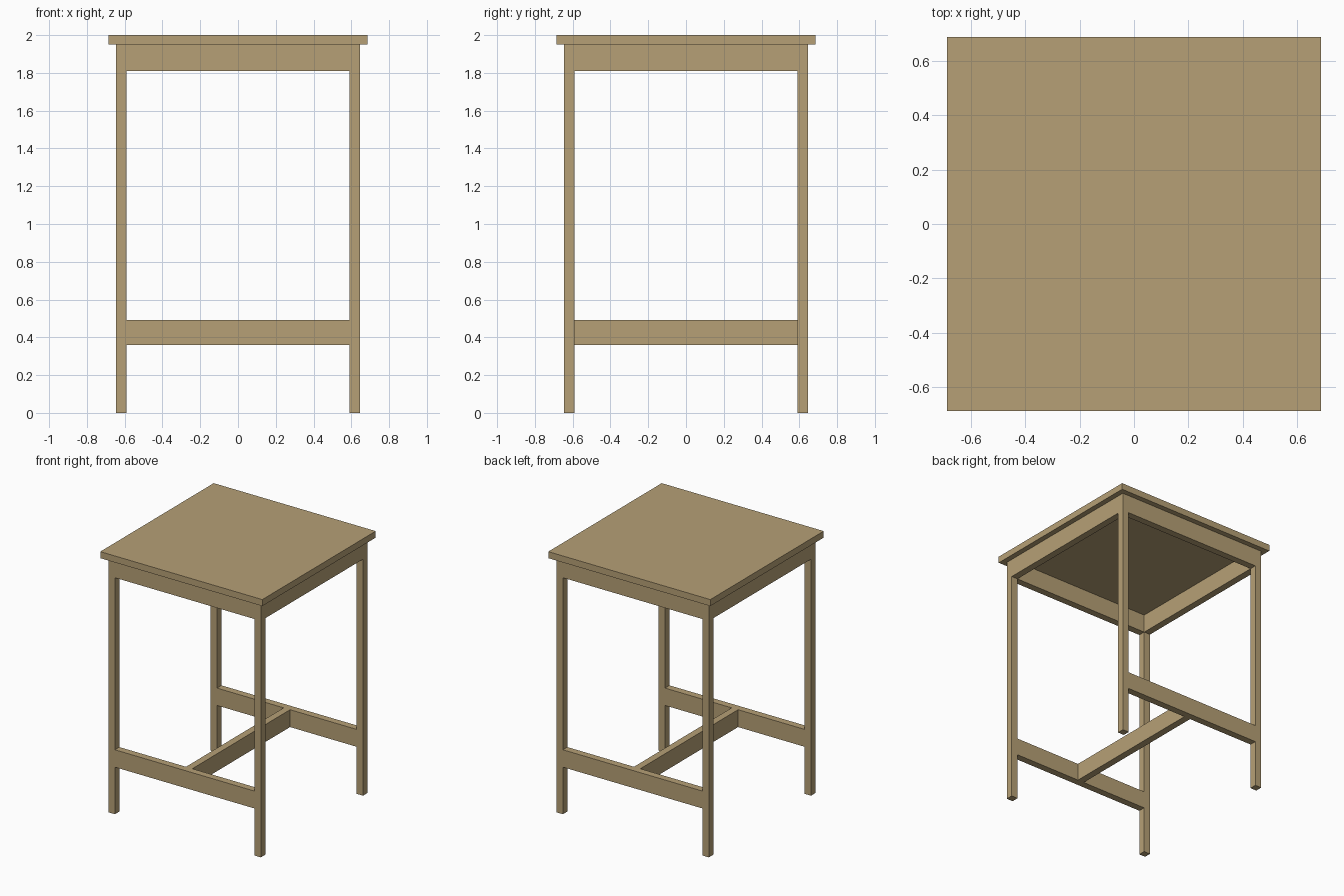
import bpy

if "Cube" in bpy.data.objects:
    bpy.data.objects.remove(bpy.data.objects["Cube"])

wood = bpy.data.materials.new("light wood")
wood.diffuse_color = (0.468, 0.352, 0.181, 1.0)
wood.use_nodes = True
wood.node_tree.nodes["Principled BSDF"].inputs["Base Color"].default_value = wood.diffuse_color


def box(name, x0, x1, y0, y1, z0, z1):
    """Box between the given limits."""
    xs, ys, zs = (x0, x1), (y0, y1), (z0, z1)
    verts = [(x, y, z) for z in zs for y in ys for x in xs]
    faces = [(0, 2, 3, 1), (4, 5, 7, 6), (0, 1, 5, 4),
             (2, 6, 7, 3), (0, 4, 6, 2), (1, 3, 7, 5)]
    mesh = bpy.data.meshes.new(name)
    mesh.from_pydata(verts, [], faces)
    mesh.materials.append(wood)
    obj = bpy.data.objects.new(name, mesh)
    bpy.context.collection.objects.link(obj)
    return obj


TOP = 0.686              # half width of the table top
OUT = 0.645              # outer face of the legs
T = 0.054                # timber thickness
IN = OUT - T             # inner face of the legs
Z_TOP = 1.95             # underside of the table top
APRON = (1.81, Z_TOP)
RAIL = (0.36, 0.493)

# Table top
box("table_top", -TOP, TOP, -TOP, TOP, Z_TOP, 2.0)

for side, s in (("front", -1), ("back", 1)):
    y0, y1 = sorted((s * IN, s * OUT))
    # Legs
    for hand, h in (("left", -1), ("right", 1)):
        x0, x1 = sorted((h * IN, h * OUT))
        box(f"{side}_{hand}_leg", x0, x1, y0, y1, 0, Z_TOP)
    # Apron and stretcher flush between the legs
    box(f"{side}_apron", -IN, IN, y0, y1, *APRON)
    box(f"{side}_stretcher", -IN, IN, y0, y1, *RAIL)

# Side aprons
for hand, h in (("left", -1), ("right", 1)):
    x0, x1 = sorted((h * IN, h * OUT))
    box(f"{hand}_apron", x0, x1, -IN, IN, *APRON)

# Middle stretcher joining front and back
box("middle_stretcher", -T / 2, T / 2, -IN, IN, *RAIL)
